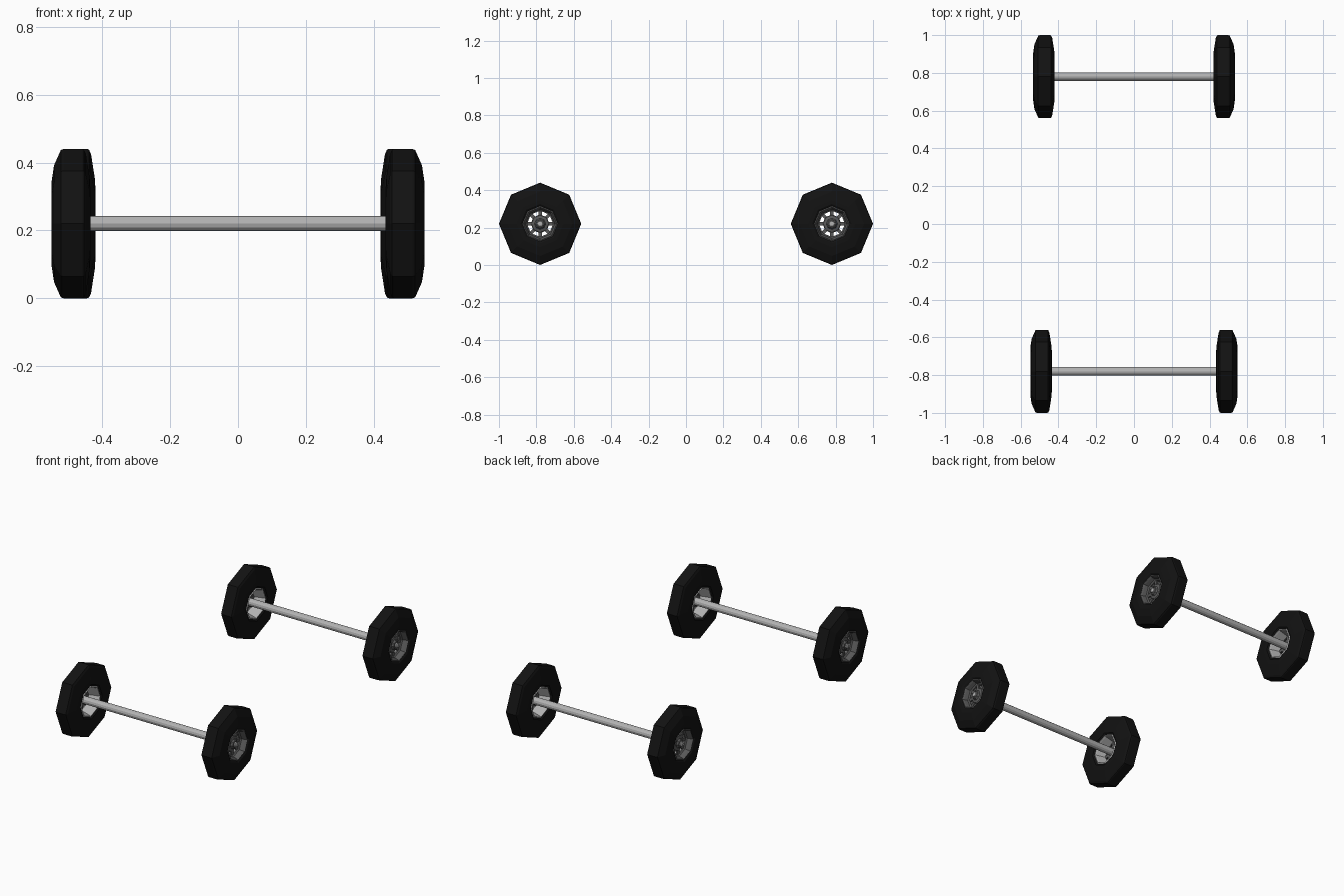
import bpy, bmesh
from math import sin, cos, pi

if "Cube" in bpy.data.objects:
    bpy.data.objects.remove(bpy.data.objects["Cube"])

R = 0.22       # wheel radius = axle height
AXLE_Y = 0.78


def material(name, v):
    m = bpy.data.materials.new(name)
    m.diffuse_color = (v, v, v, 1)
    m.use_nodes = True
    m.node_tree.nodes["Principled BSDF"].inputs["Base Color"].default_value = m.diffuse_color
    return m


black = material("rubber", 0.006)
dark = material("dark_metal", 0.10)
light = material("light_metal", 0.45)


def finish(name, bm, loc, mat):
    bmesh.ops.recalc_face_normals(bm, faces=bm.faces)
    me = bpy.data.meshes.new(name)
    bm.to_mesh(me)
    bm.free()
    ob = bpy.data.objects.new(name, me)
    ob.location = loc
    me.materials.append(mat)
    bpy.context.collection.objects.link(ob)
    return ob


def lathe(name, profile, loc, mat, side=1, n=8, closed=True):
    """Revolve (x, radius) points about the x axis."""
    bm = bmesh.new()
    rings = [[bm.verts.new((side * x, r * cos(2 * pi * i / n), r * sin(2 * pi * i / n)))
              for x, r in profile] for i in range(n)]
    k = len(profile)
    for i in range(n):
        a, b = rings[i], rings[(i + 1) % n]
        for j in range(k if closed else k - 1):
            q = (j + 1) % k
            bm.faces.new((a[j], a[q], b[q], b[j]))
    if not closed:
        bm.faces.new([r[0] for r in rings])
        bm.faces.new([r[-1] for r in rings])
    return finish(name, bm, loc, mat)


def spokes(name, loc, mat, side, n=8):
    """Tapered webs bridging hub and rim, leaving vent holes between them."""
    bm = bmesh.new()
    for i in range(n):
        a = 2 * pi * i / n
        vs = []
        for x in (0.008, 0.018):
            for r, w in ((0.040, 0.009), (0.074, 0.009)):
                for s in (-1, 1):
                    vs.append(bm.verts.new((side * x, r * cos(a) - s * w * sin(a),
                                            r * sin(a) + s * w * cos(a))))
        for f in ((0, 1, 3, 2), (4, 5, 7, 6), (0, 1, 5, 4),
                  (2, 3, 7, 6), (0, 2, 6, 4), (1, 3, 7, 5)):
            bm.faces.new([vs[j] for j in f])
    return finish(name, bm, loc, mat)


# cross-sections, x measured outward from the wheel centre
TYRE = [(-0.050, 0.094), (-0.057, 0.105), (-0.055, 0.135), (-0.044, 0.205), (-0.038, 0.218),
        (-0.032, R), (0.022, R), (0.030, 0.217), (0.050, 0.172), (0.057, 0.125),
        (0.057, 0.105), (0.050, 0.094)]
BARREL = [(-0.050, 0.096), (-0.054, 0.088), (-0.045, 0.084), (0.008, 0.070), (0.018, 0.070),
          (0.024, 0.078), (0.045, 0.084), (0.054, 0.089), (0.050, 0.096)]
HUB = [(0.002, 0.022), (0.004, 0.047), (0.014, 0.050), (0.020, 0.046), (0.024, 0.030),
       (0.034, 0.022), (0.036, 0.015)]

for end, y, cx in (("front", -AXLE_Y, 0.492), ("rear", AXLE_Y, 0.477)):
    for label, side in (("right", 1), ("left", -1)):
        loc = (side * cx, y, R)
        tag = f"{end}_{label}"
        lathe(tag + "_tyre", TYRE, loc, black, side)
        lathe(tag + "_rim", BARREL, loc, dark, side).data.materials.append(light)
        rim = bpy.data.objects[tag + "_rim"]
        for p in rim.data.polygons:          # bright inner half of the rim
            if p.center.x * side < 0.0:
                p.material_index = 1
        lathe(tag + "_hub", HUB, loc, dark, side, closed=False)
        spokes(tag + "_spokes", loc, dark, side)
        lathe(tag + "_hub_cap", [(0.030, 0.016), (0.042, 0.014), (0.044, 0.009)],
              loc, light, side, closed=False)
    # axle between the two hubs
    lathe(end + "_axle", [(-cx - 0.01, 0.022), (cx + 0.01, 0.022)], (0, y, R), light,
          n=12, closed=False)
